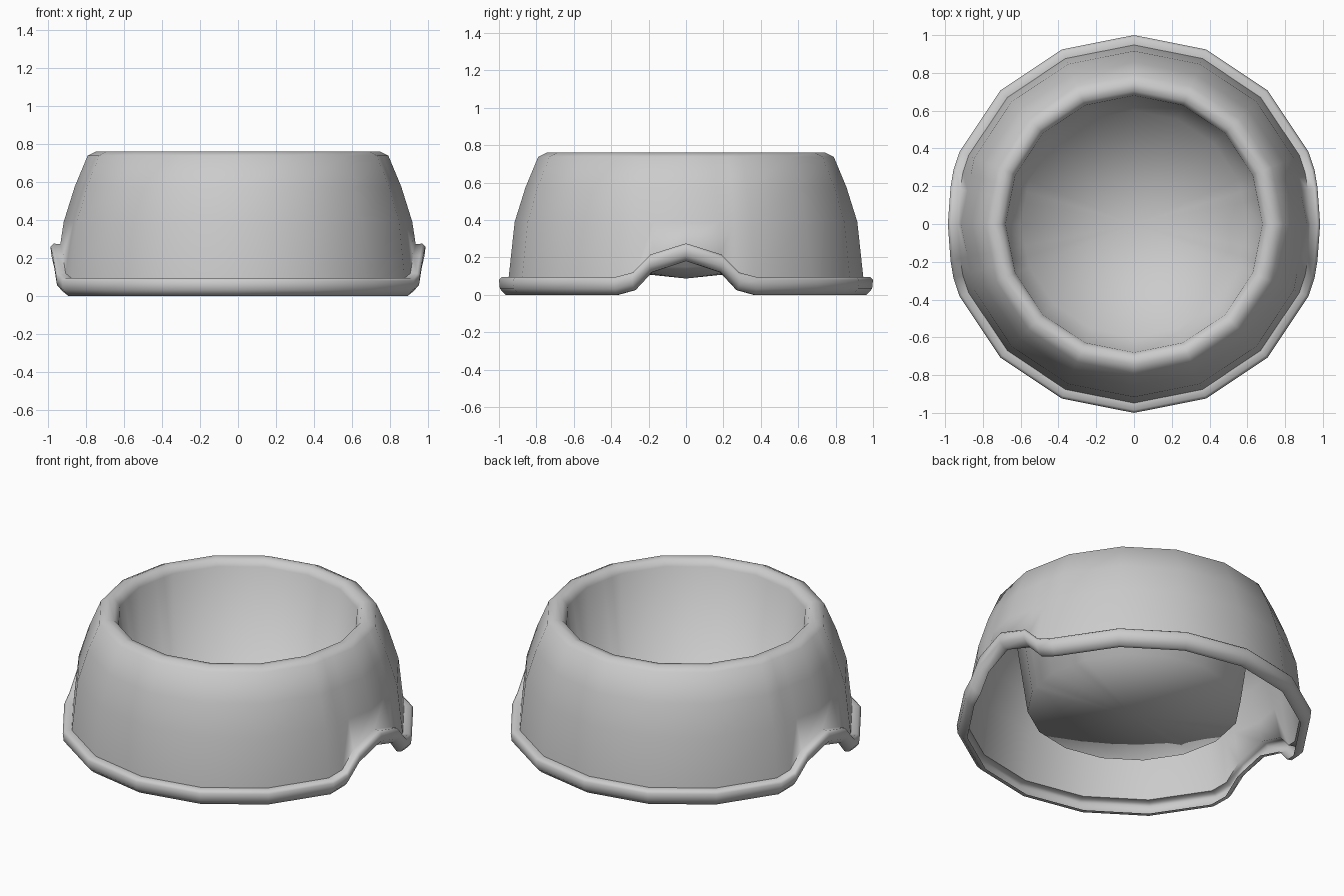
import bpy
import bmesh
import math

cube = bpy.data.objects.get("Cube")
if cube:
    bpy.data.objects.remove(cube, do_unlink=True)

# Single plastic colour
plastic = bpy.data.materials.new("grey plastic")
plastic.use_nodes = True
GREY = (0.6, 0.6, 0.6, 1)
plastic.diffuse_color = GREY
plastic.node_tree.nodes["Principled BSDF"].inputs["Base Color"].default_value = GREY

# Profile (radius, height): rolled base lip, which rises at the hand grips
LIP = [(0.94, 0), (0.965, 0), (0.995, 0.032), (1.0, 0.08), (0.985, 0.095), (0.948, 0.094)]
# Outer wall, rounded rim, then the inside of the dish
BOWL = [(0.916, 0.39), (0.858, 0.575), (0.79, 0.738), (0.745, 0.76),
        (0.705, 0.755), (0.68, 0.72), (0.6, 0.15)]
FLOOR_CENTRE = (0, 0, 0.087)

# Angle from the side (degrees) -> lift of the lip, forming the grips
GRIP = {0: 0.18, 11.25: 0.12, 16.7: 0.025}
STEP = 22.5

# Sixteen columns, with extra ones on either side of each grip
columns = [(i * STEP, 0) for i in range(16) if i % 8]
for side in (0, 180):
    for offset, lift in GRIP.items():
        columns += [((side + s * offset) % 360, lift) for s in ((1, -1) if offset else (1,))]
columns.sort()


def chord(angle):
    """Scale that keeps extra columns on the flat side of a sixteen-gon."""
    return math.cos(math.radians(STEP / 2)) / math.cos(math.radians(angle % STEP - STEP / 2))


def point(angle, radius, z):
    a = math.radians(angle)
    return (radius * math.cos(a), radius * math.sin(a), z)


bm = bmesh.new()
rings = []
for r, z in LIP:
    rings.append([bm.verts.new(point(a, r - 0.08 * lift, z + lift)) for a, lift in columns])
for r, z in BOWL:
    rings.append([bm.verts.new(point(a, r * chord(a), z)) for a, lift in columns])

# Skin the rings, then close the dish with a shallow cone
n = len(columns)
for low, high in zip(rings, rings[1:]):
    for i in range(n):
        j = (i + 1) % n
        bm.faces.new((low[i], low[j], high[j], high[i]))
centre = bm.verts.new(FLOOR_CENTRE)
for i in range(n):
    bm.faces.new((rings[-1][i], rings[-1][(i + 1) % n], centre))

mesh = bpy.data.meshes.new("pet_bowl")
bm.to_mesh(mesh)
bm.free()
mesh.materials.append(plastic)
bowl = bpy.data.objects.new("pet_bowl", mesh)
bpy.context.collection.objects.link(bowl)

bpy.ops.object.select_all(action="DESELECT")
bowl.select_set(True)
bpy.context.view_layer.objects.active = bowl
bpy.ops.object.shade_smooth_by_angle(angle=math.radians(80))
